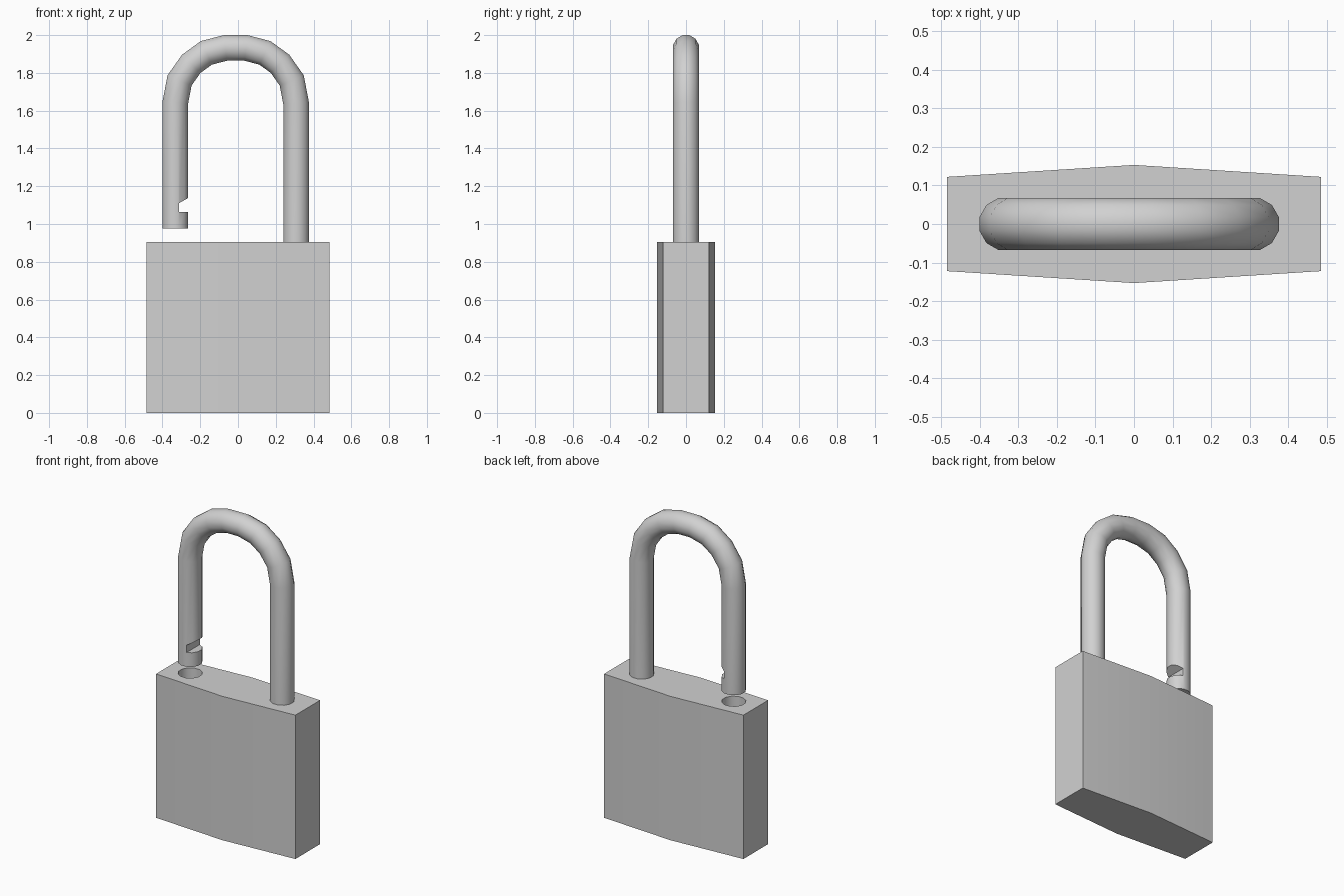
import bpy, bmesh, math
from mathutils import Vector

cube = bpy.data.objects.get("Cube")
if cube:
    bpy.data.objects.remove(cube)

metal = bpy.data.materials.new("grey_metal")
metal.use_nodes = True
metal.diffuse_color = (0.64, 0.64, 0.64, 1)
metal.node_tree.nodes["Principled BSDF"].inputs["Base Color"].default_value = (0.64, 0.64, 0.64, 1)

SIDES = 12
TUBE_R = 0.07
LEG_X = 0.32
SHIFT = -0.0125


def loft(name, rings):
    """Join equal-length rings of points into a capped solid."""
    bm = bmesh.new()
    loops = [[bm.verts.new(p) for p in ring] for ring in rings]
    for a, b in zip(loops, loops[1:]):
        for i in range(len(a)):
            j = (i + 1) % len(a)
            bm.faces.new((a[i], a[j], b[j], b[i]))
    bm.faces.new(loops[0])
    bm.faces.new(loops[-1])
    bmesh.ops.recalc_face_normals(bm, faces=bm.faces)
    mesh = bpy.data.meshes.new(name)
    bm.to_mesh(mesh)
    bm.free()
    mesh.materials.append(metal)
    obj = bpy.data.objects.new(name, mesh)
    bpy.context.collection.objects.link(obj)
    return obj


def activate(obj):
    bpy.ops.object.select_all(action='DESELECT')
    obj.select_set(True)
    bpy.context.view_layer.objects.active = obj


def cut(obj, cutter):
    cutter.hide_render = True
    mod = obj.modifiers.new("cut", 'BOOLEAN')
    mod.operation = 'DIFFERENCE'
    mod.solver = 'EXACT'
    mod.object = cutter
    activate(obj)
    bpy.ops.object.modifier_apply(modifier=mod.name)
    bpy.data.objects.remove(cutter)


def smooth(obj):
    activate(obj)
    bpy.ops.object.shade_smooth_by_angle(angle=math.radians(40))


def ring(point, normal, scale=1.0):
    """Tube cross-section spanned by the y axis and the in-plane normal."""
    pts = []
    for i in range(SIDES):
        a = math.tau * (i + 0.5) / SIDES
        pts.append(point + normal * (TUBE_R * scale * math.cos(a))
                   + Vector((0, TUBE_R * math.sin(a), 0)))
    return pts


# Lock body: six-sided block, front and back swelling at the middle
outline = [(-0.485, -0.122), (0, -0.153), (0.485, -0.122),
           (0.485, 0.122), (0, 0.153), (-0.485, 0.122)]
body = loft("lock_body", [[(x, y, z) for x, y in outline] for z in (0, 0.905)])

# Socket for the open end of the shackle
across = Vector((1, 0, 0))
socket = loft("socket_cutter", [ring(Vector((SHIFT - LEG_X, 0, z)), across) for z in (0.68, 1.0)])
cut(body, socket)
smooth(body)

# Shackle: tube swept along a mirrored arch with mitred bends
arch = [(LEG_X, 1.64), (0.297, 1.76), (0.235, 1.848), (0.155, 1.906), (0.055, 1.932)]
path = [(-LEG_X, 0.975)] + [(-x, z) for x, z in arch] + arch[::-1] + [(LEG_X, 0.87)]
path = [Vector((x + SHIFT, 0, z)) for x, z in path]
rings = []
for i, p in enumerate(path):
    d_in = (p - path[max(i - 1, 0)]).normalized()
    d_out = (path[min(i + 1, len(path) - 1)] - p).normalized()
    t = (d_in + d_out).normalized()
    half = max(t.dot(d_in), t.dot(d_out))
    rings.append(ring(p, Vector((t.z, 0, -t.x)), 1 / half))
shackle = loft("shackle", rings)

# Latch notch on the inner side of the open leg, with a sloping top
notch = [(-0.312, 1.064), (-0.2, 1.064), (-0.2, 1.175), (-0.312, 1.11)]
cut(shackle, loft("notch_cutter", [[(x, y, z) for x, z in notch] for y in (-0.12, 0.12)]))
smooth(shackle)
